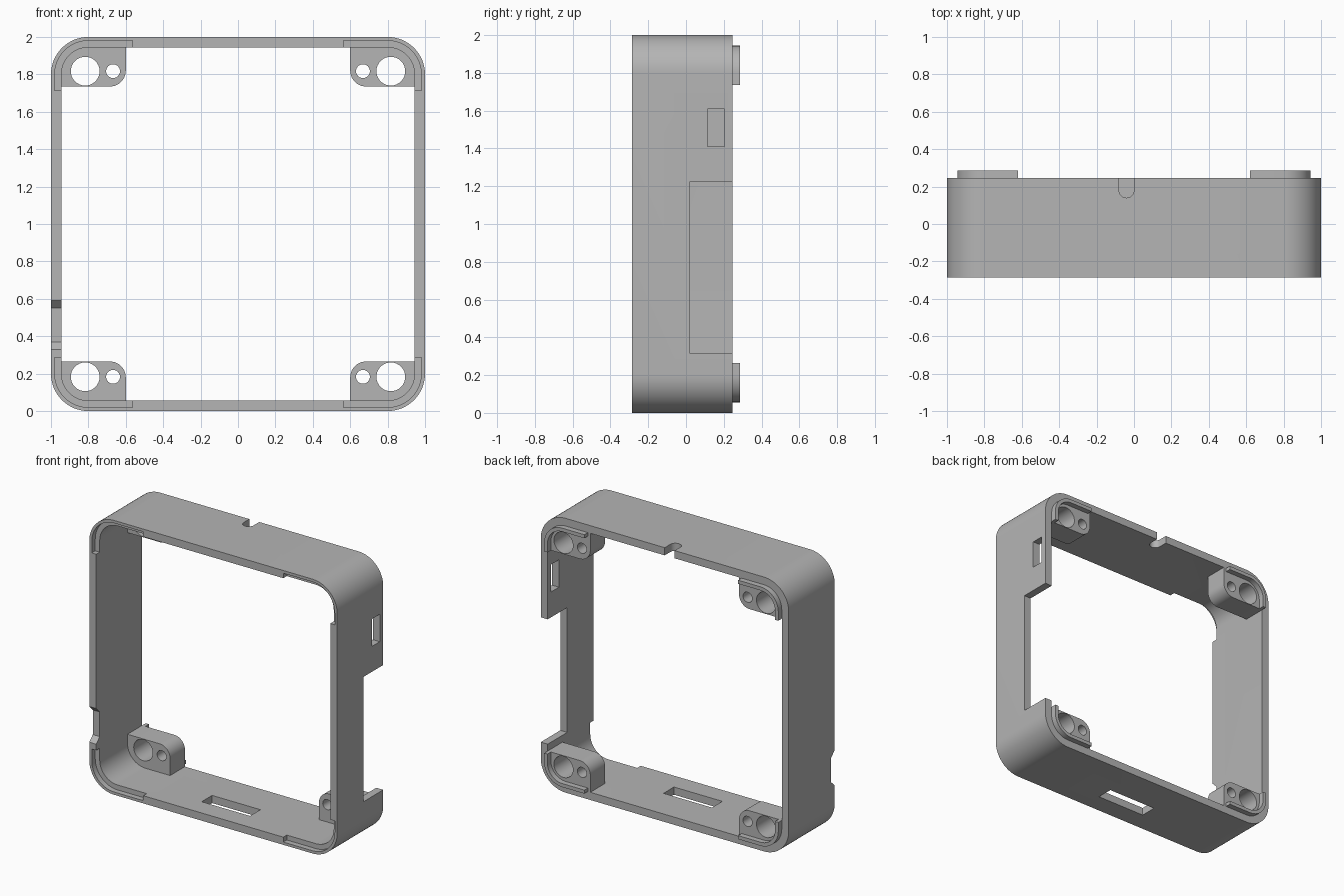
import bpy, bmesh
from math import sin, cos, pi

cube = bpy.data.objects.get("Cube")
if cube:
    bpy.data.objects.remove(cube)

grey = bpy.data.materials.new("mid grey plastic")
grey.use_nodes = True
grey.diffuse_color = (0.46, 0.46, 0.46, 1)
grey.node_tree.nodes["Principled BSDF"].inputs["Base Color"].default_value = grey.diffuse_color

FRONT, BACK, LIP = -0.285, 0.245, 0.285
WALL, RADIUS = 0.056, 0.2
CORNERS = [(sx, sz) for sx in (-1, 1) for sz in (-1, 1)]


def arc(cx, cy, r, start, end, n=16):
    return [(cx + r * cos(start + (end - start) * i / n),
             cy + r * sin(start + (end - start) * i / n)) for i in range(n + 1)]


def corner(inset):
    """Quarter arc of the frame outline, from the top round to the side."""
    return arc(1 - RADIUS, 1 - RADIUS, RADIUS - inset, pi / 2, 0)


def outline(inset):
    pts = []
    for sx, sz, step in ((1, 1, 1), (1, -1, -1), (-1, -1, 1), (-1, 1, -1)):
        pts += [(sx * a, sz * b) for a, b in corner(inset)[::step]]
    return pts


def prism(name, pts, lo, hi, axis="y", sx=1, sz=1):
    """Extrude a flat profile along an axis; y profiles are centred on z = 1."""
    place = {"x": lambda a, b, t: (t, a, b),
             "y": lambda a, b, t: (a * sx, t, b * sz + 1),
             "z": lambda a, b, t: (a, b, t)}[axis]
    bm = bmesh.new()
    ends = [[bm.verts.new(place(a, b, t)) for a, b in pts] for t in (lo, hi)]
    bm.faces.new(ends[0])
    bm.faces.new(ends[1])
    n = len(pts)
    for i in range(n):
        j = (i + 1) % n
        bm.faces.new((ends[0][i], ends[0][j], ends[1][j], ends[1][i]))
    bmesh.ops.recalc_face_normals(bm, faces=bm.faces)
    mesh = bpy.data.meshes.new(name)
    bm.to_mesh(mesh)
    bm.free()
    mesh.materials.append(grey)
    ob = bpy.data.objects.new(name, mesh)
    bpy.context.collection.objects.link(ob)
    return ob


def rect(a0, a1, b0, b1):
    return [(a0, b0), (a1, b0), (a1, b1), (a0, b1)]


def activate(ob):
    bpy.ops.object.select_all(action="DESELECT")
    ob.select_set(True)
    bpy.context.view_layer.objects.active = ob


def cut(ob, cutters):
    activate(ob)
    for c in cutters:
        c.hide_render = True
        mod = ob.modifiers.new("cut", "BOOLEAN")
        mod.operation, mod.solver, mod.object = "DIFFERENCE", "EXACT", c
        bpy.ops.object.modifier_apply(modifier=mod.name)
        bpy.data.objects.remove(c)


def smooth(ob):
    activate(ob)
    bpy.ops.object.shade_smooth_by_angle(angle=pi / 6)


# Rounded square frame with its openings
frame = prism("frame", outline(0), FRONT, BACK)
cutters = [
    prism("inside", outline(WALL), -0.5, 0.5),
    prism("side_notch", rect(0.02, 0.4, 0.315, 1.225), 0.9, 1.1, "x"),
    prism("side_slot", rect(0.115, 0.205, 1.41, 1.61), 0.9, 1.1, "x"),
    prism("bottom_slot", rect(-0.195, 0.195, -0.14, -0.02), -0.1, 0.1, "z"),
    prism("top_notch", [(-0.08, 0.4)] + arc(-0.04, 0.18, 0.04, pi, 2 * pi) + [(0, 0.4)],
          1.9, 2.1, "z"),
    prism("bevelled_notch", [(-0.295, 0.32), (-0.245, 0.37), (-0.245, 0.55), (-0.295, 0.6)],
          -1.1, -0.9, "x"),
]
# Stepped recesses inside the front corners
for sx, sz in CORNERS:
    pts = [(0.565, 0.98)] + corner(0.02) + [(0.98, 0.715), (0.565, 0.715)]
    cutters.append(prism("front_recess", pts, -0.4, FRONT + 0.04, "y", sx, sz))
cut(frame, cutters)
smooth(frame)

# Screw tabs and raised lips in the back corners
for sx, sz in CORNERS:
    where = ("upper" if sz > 0 else "lower") + ("_left" if sx > 0 else "_right")
    edge = 1 - WALL
    pts = [(0.6, edge)] + corner(WALL) + [(edge, 0.735)]
    pts += arc(0.685, 0.82, 0.085, 1.5 * pi, pi, 10)
    tab = prism(where + "_screw_tab", pts, BACK - 0.17, BACK, "y", sx, sz)
    cut(tab, [prism("hole", arc(x, 0.817, r, 0, 2 * pi, 32)[:-1], -0.5, 0.5, "y", sx, sz)
              for x, r in ((0.817, 0.077), (0.668, 0.037))])
    smooth(tab)

    inner = WALL + 0.026
    pts = [(0.62, edge)] + corner(WALL) + [(edge, 0.735), (1 - inner, 0.735)]
    pts += corner(inner)[::-1] + [(0.62, 1 - inner)]
    smooth(prism(where + "_lip", pts, BACK, LIP, "y", sx, sz))
